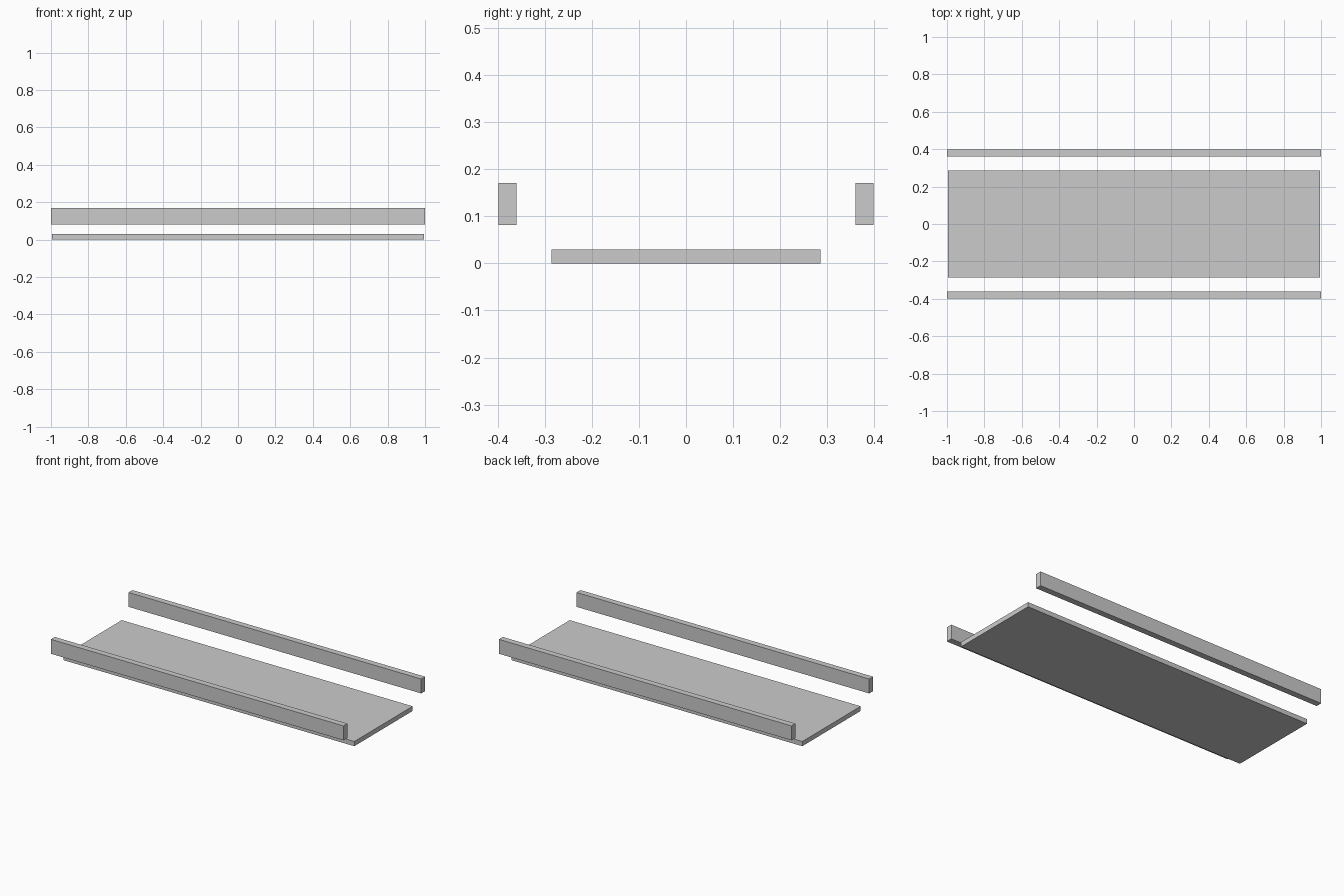
import bpy

if "Cube" in bpy.data.objects:
    bpy.data.objects.remove(bpy.data.objects["Cube"])


def box(name, lo, hi):
    """Axis-aligned box between two corners."""
    bpy.ops.mesh.primitive_cube_add(size=1, location=[(a + b) / 2 for a, b in zip(lo, hi)])
    ob = bpy.context.object
    ob.name = name
    ob.scale = [b - a for a, b in zip(lo, hi)]
    bpy.ops.object.transform_apply(location=False, rotation=False, scale=True)
    return ob


# Flat base panel
box("base_panel", (-0.994, -0.285, 0), (0.994, 0.285, 0.029))

# Raised rails along both long sides
for name, y in (("front_rail", -0.379), ("back_rail", 0.379)):
    box(name, (-1, y - 0.019, 0.081), (1, y + 0.019, 0.17))
